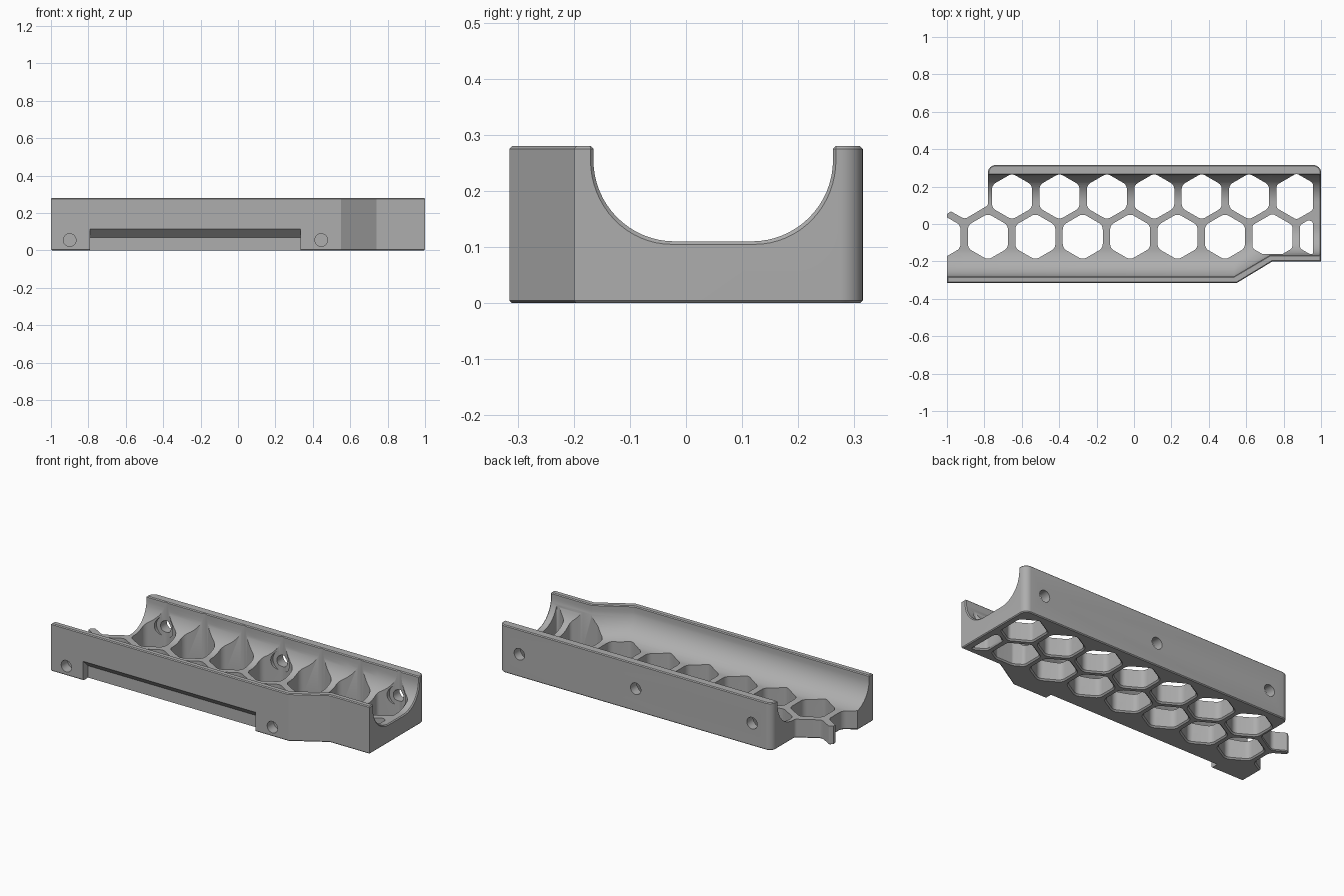
import bpy, bmesh, math
from mathutils import Vector

if "Cube" in bpy.data.objects:
    bpy.data.objects.remove(bpy.data.objects["Cube"], do_unlink=True)

HEIGHT = 0.28
FLOOR = 0.11
PITCH = 0.2535

grey = bpy.data.materials.new("plain grey")
grey.use_nodes = True
grey.diffuse_color = (0.42, 0.42, 0.42, 1)
grey.node_tree.nodes["Principled BSDF"].inputs["Base Color"].default_value = grey.diffuse_color


def loft(bm, rings):
    """Closed solid through matching rings of 3D points."""
    loops = [[bm.verts.new(p) for p in ring] for ring in rings]
    for a, b in zip(loops, loops[1:]):
        for i in range(len(a)):
            j = (i + 1) % len(a)
            bm.faces.new((a[i], a[j], b[j], b[i]))
    bm.faces.new(loops[0][::-1])
    bm.faces.new(loops[-1])


def finish(name, bm):
    """Turn the solid outward and make it an object."""
    bm.normal_update()
    if bm.calc_volume(signed=True) < 0:
        bmesh.ops.reverse_faces(bm, faces=bm.faces[:])
    mesh = bpy.data.meshes.new(name)
    bm.to_mesh(mesh)
    bm.free()
    ob = bpy.data.objects.new(name, mesh)
    bpy.context.scene.collection.objects.link(ob)
    mesh.materials.append(grey)
    return ob


def rounded(points, radii, steps=6):
    """Replace polygon corners by arcs, made smaller where an edge is short."""
    out = []
    for i, r in enumerate(radii):
        p = Vector(points[i])
        if r == 0:
            out.append(p)
            continue
        to_prev = Vector(points[i - 1]) - p
        to_next = Vector(points[(i + 1) % len(points)]) - p
        u, v = to_prev.normalized(), to_next.normalized()
        half = u.angle(v) / 2
        t = min(r / math.tan(half), 0.45 * to_prev.length, 0.45 * to_next.length)
        r = t * math.tan(half)
        a, b = p + u * t, p + v * t
        centre = p + (u + v).normalized() * r / math.sin(half)
        for k in range(steps + 1):
            out.append(centre + (a.lerp(b, k / steps) - centre).normalized() * r)
    return out


def inset(points, d):
    """Move an anticlockwise outline inward."""
    out = []
    for i, p in enumerate(points):
        u = (p - points[i - 1]).normalized()
        v = (points[(i + 1) % len(points)] - p).normalized()
        n = Vector((-u.y - v.y, u.x + v.x))
        out.append(p + n * d / (1 + u.dot(v)))
    return out


def clip(points, axis, limit, sign):
    """Keep the part of a polygon where sign * coordinate <= sign * limit."""
    out = []
    for i, b in enumerate(points):
        a = points[i - 1]
        da, db = sign * (a[axis] - limit), sign * (b[axis] - limit)
        if da * db < 0:
            out.append(a.lerp(b, da / (da - db)))
        if db <= 0:
            out.append(b)
    return out


# Outer block with an angled front, rounded rear corners and a left strut
outline = [(-1, -0.315), (0.55, -0.315), (0.74, -0.2), (1, -0.2), (1, 0.315),
           (-0.781, 0.315), (-0.781, 0.1), (-0.905, 0.026), (-0.98, 0.068), (-1, 0.052)]
outline = rounded(outline, [0, 0, 0, 0, 0.04, 0.04, 0.02, 0.03, 0.01, 0])
bm = bmesh.new()
loft(bm, [[(p.x, p.y, z) for p in inset(outline, d)]
          for z, d in ((0, 0.005), (0.005, 0), (HEIGHT - 0.005, 0), (HEIGHT, 0.005))])
body = finish("honeycomb_tray", bm)


# Trough cutter: round-bottomed section that narrows with the front wall
def section(x, front, grow=0):
    back, r = 0.262, 0.145
    f, b = front - grow, back + grow
    pts = [(b + 0.006, 0.4), (b + 0.006, HEIGHT + 0.001), (b, HEIGHT - 0.005)]
    for side, edge in ((1, b), (-1, f)):
        arc = []
        for k in range(17):
            t = math.pi / 2 * k / 16
            arc.append((edge + side * r * (math.cos(t) - 1),
                        FLOOR + r - (r + grow) * math.sin(t)))
        pts += arc if side == 1 else arc[::-1]
    pts += [(f, HEIGHT - 0.005), (f - 0.006, HEIGHT + 0.001), (f - 0.006, 0.4)]
    return [(x, y, z) for y, z in pts]


bm = bmesh.new()
loft(bm, [section(-1.1, -0.28), section(0.535, -0.28), section(0.73, -0.165),
          section(0.994, -0.165), section(1.002, -0.165, 0.007), section(1.1, -0.165, 0.007)])
trough = finish("trough_cutter", bm)

# Honeycomb cutter: two rows of rounded hexagons, chamfered underneath
bm = bmesh.new()
front_row = [(-0.781 + PITCH * i, -0.068) for i in range(-1, 8)]
back_row = [(-0.652 + PITCH * i, 0.147) for i in range(7)]
for cx, cy in front_row + back_row:
    hexagon = [Vector((cx + 0.1235 * math.sin(k * math.pi / 3),
                       cy + 0.1235 * math.cos(k * math.pi / 3))) for k in range(6)]
    hexagon = clip(hexagon, 0, 0.957, 1)
    if cx > 0.6:
        hexagon = clip(hexagon, 1, -0.161, -1)
    radius = 0.04 if cx < 0.7 else 0.025
    cell = rounded(hexagon, [radius] * len(hexagon))
    mid = sum(cell, Vector((0, 0))) / len(cell)
    rings = []
    for z, grow in ((-0.004, 0.012), (0.008, 0), (0.4, 0)):
        rings.append([(*(p + (p - mid).normalized() * grow), z) for p in cell])
    loft(bm, rings)
cells = finish("honeycomb_cutter", bm)


def bore(bm, x, z, r, y0, y1):
    ring = [(r * math.cos(k * math.pi / 16), r * math.sin(k * math.pi / 16)) for k in range(32)]
    loft(bm, [[(x + a, y, z + b) for a, b in ring] for y in (y0, y1)])


# Screw holes through the rear wall, and blind holes in the front
bm = bmesh.new()
for x in (-0.652, 0.108, 0.868):
    bore(bm, x, 0.134, 0.034, 0.2, 0.4)
for x in (-0.9, 0.445):
    bore(bm, x, 0.055, 0.034, -0.4, -0.255)
holes = finish("hole_cutter", bm)

# Flat seats around the rear holes
bm = bmesh.new()
for x in (-0.652, 0.108, 0.868):
    bore(bm, x, 0.134, 0.06, 0.15, 0.257)
seats = finish("hole_seat_cutter", bm)

# Front recess with a sloping roof
bm = bmesh.new()
recess_profile = [(-0.4, -0.05), (-0.27, -0.05), (-0.27, 0.07), (-0.315, 0.113), (-0.4, 0.194)]
loft(bm, [[(x, y, z) for y, z in recess_profile] for x in (-0.79, 0.335)])
recess = finish("recess_cutter", bm)

# Cut the block and tidy up
bpy.context.view_layer.objects.active = body
for cutter in (trough, cells, seats, holes, recess):
    mod = body.modifiers.new(cutter.name, 'BOOLEAN')
    mod.operation = 'DIFFERENCE'
    mod.solver = 'EXACT'
    mod.object = cutter
    bpy.ops.object.modifier_apply(modifier=mod.name)
    bpy.data.objects.remove(cutter, do_unlink=True)

bpy.ops.object.select_all(action='DESELECT')
body.select_set(True)
bpy.ops.object.shade_smooth_by_angle(angle=math.radians(30))
